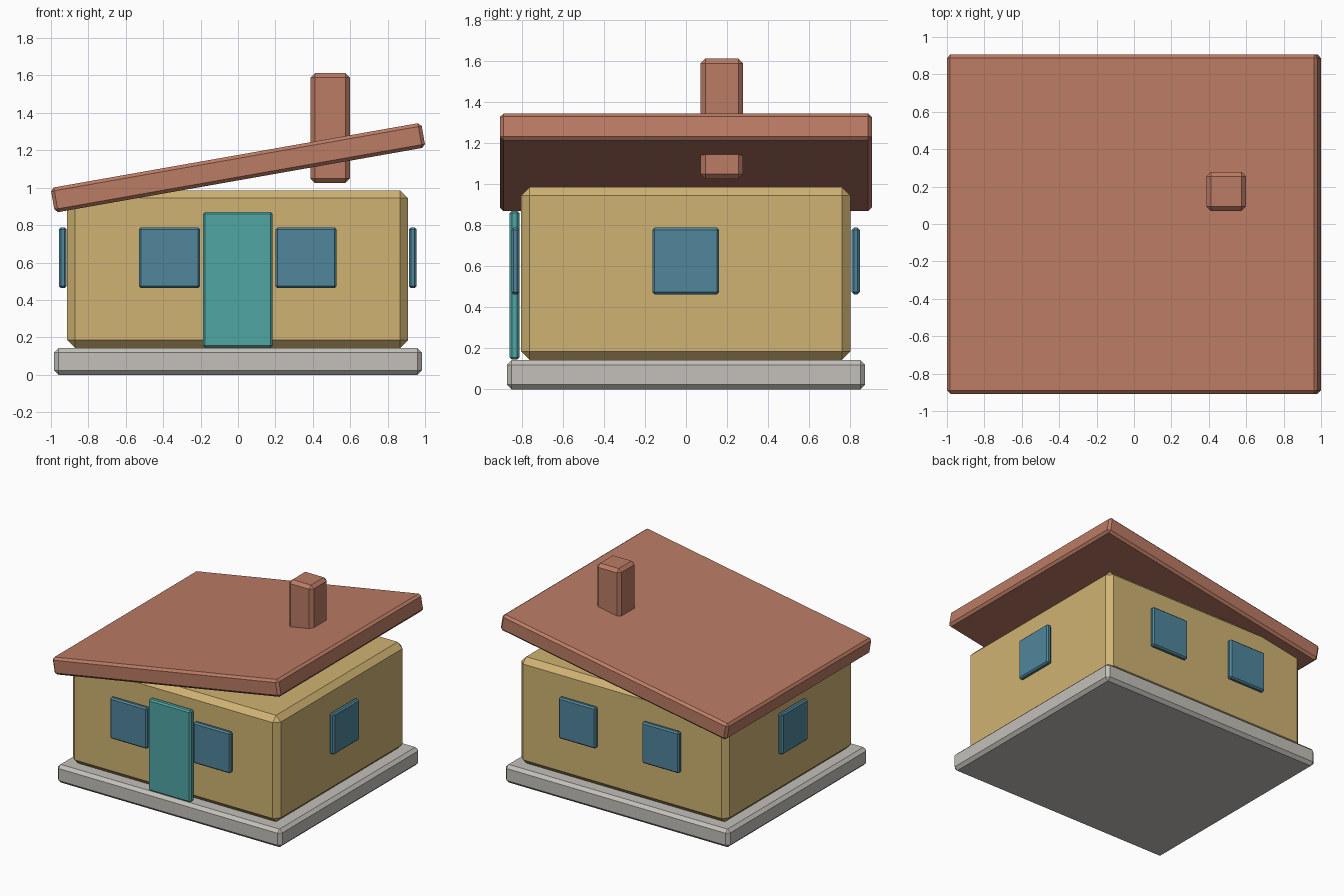
import bpy, bmesh
from math import radians
from mathutils import Matrix

if "Cube" in bpy.data.objects:
    bpy.data.objects.remove(bpy.data.objects["Cube"])


def material(name, rgb):
    m = bpy.data.materials.new(name)
    m.diffuse_color = (*rgb, 1)
    m.use_nodes = True
    m.node_tree.nodes["Principled BSDF"].inputs["Base Color"].default_value = m.diffuse_color
    return m


STONE = material("stone", (0.55, 0.53, 0.49))
WALL = material("wall", (0.63, 0.45, 0.17))
BRICK = material("brick", (0.50, 0.20, 0.13))
TEAL = material("door_teal", (0.08, 0.38, 0.37))
GLASS = material("glass", (0.08, 0.24, 0.33))


def block(name, lo, hi, bevel, mat, tilt=0):
    """Chamfered box between two corners, tilted about y through its centre."""
    size = [b - a for a, b in zip(lo, hi)]
    bm = bmesh.new()
    bmesh.ops.create_cube(bm, size=1, matrix=Matrix.Diagonal((*size, 1)))
    bmesh.ops.bevel(bm, geom=bm.edges[:], offset=bevel, segments=1,
                    affect='EDGES', profile=0.5)
    mesh = bpy.data.meshes.new(name)
    bm.to_mesh(mesh)
    bm.free()
    mesh.materials.append(mat)
    ob = bpy.data.objects.new(name, mesh)
    ob.location = [(a + b) / 2 for a, b in zip(lo, hi)]
    ob.rotation_euler.y = radians(tilt)
    bpy.context.collection.objects.link(ob)
    return ob


# Plinth, walls and door
block("foundation", (-0.983, -0.874, 0), (0.983, 0.874, 0.143), 0.024, STONE)
block("walls", (-0.913, -0.804, 0.143), (0.909, 0.802, 0.986), 0.042, WALL)
block("door", (-0.187, -0.86, 0.145), (0.185, -0.812, 0.87), 0.011, TEAL)

# Lean-to roof slab and the chimney through it
block("roof", (-1.006, -0.908, 1.040), (1.006, 0.906, 1.174), 0.018, BRICK, tilt=-10)
block("chimney", (0.387, 0.07, 1.025), (0.598, 0.279, 1.612), 0.024, BRICK)

# Windows: two on front and back, one on each side
Z0, Z1 = 0.463, 0.788
for face, y0, y1 in (("front", -0.852, -0.812), ("back", 0.808, 0.848)):
    for side, x in (("left", -0.366), ("right", 0.364)):
        block(f"{face}_window_{side}", (x - 0.163, y0, Z0), (x + 0.163, y1, Z1), 0.011, GLASS)
for side, x0, x1 in (("left", -0.958, -0.917), ("right", 0.914, 0.955)):
    block(f"{side}_side_window", (x0, -0.164, Z0), (x1, 0.162, Z1), 0.011, GLASS)
